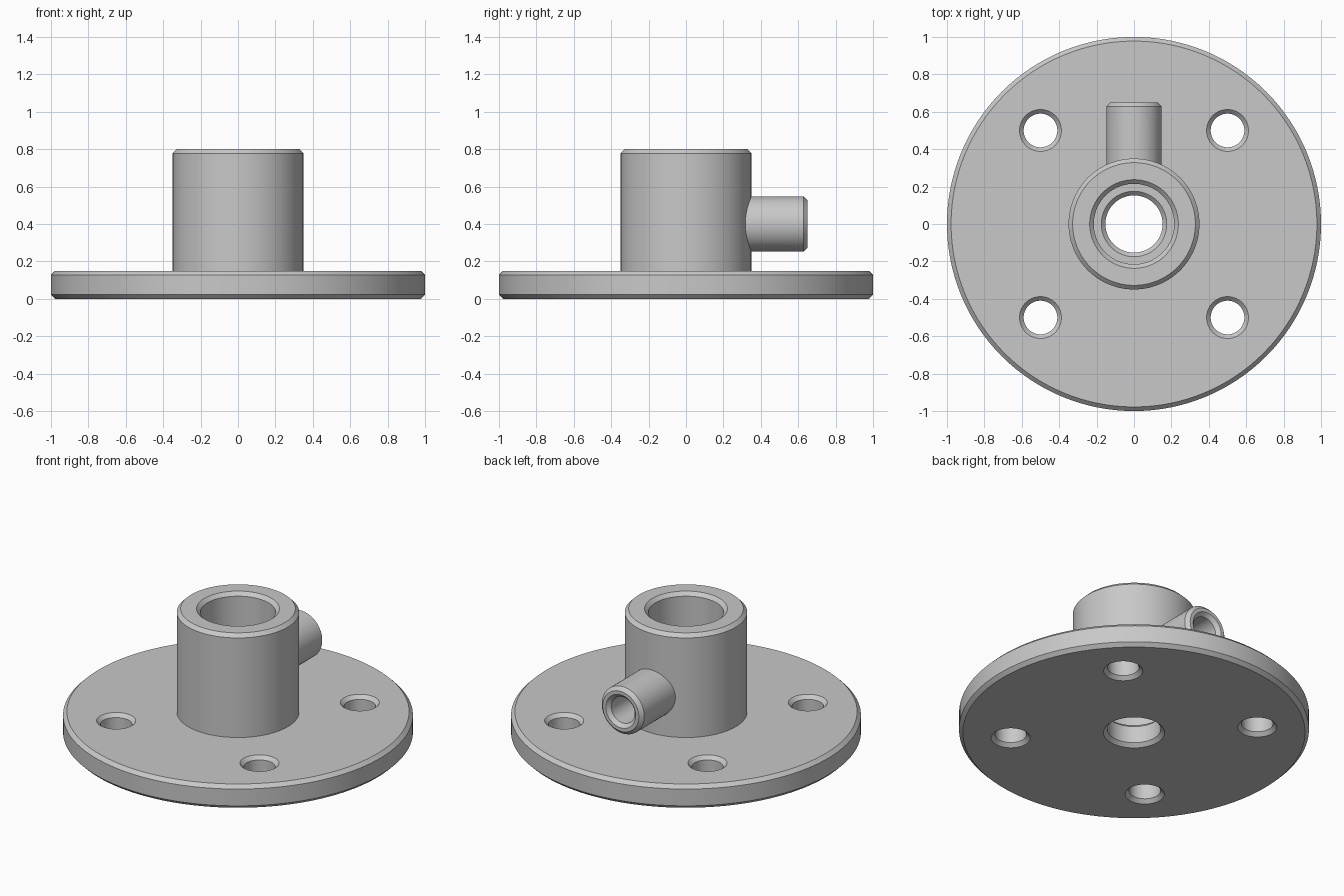
import bpy, bmesh, math
from mathutils import Matrix

if "Cube" in bpy.data.objects:
    bpy.data.objects.remove(bpy.data.objects["Cube"], do_unlink=True)

C = 0.022  # chamfer used on every rim
E = 0.03   # how far cutters reach past a surface

grey = bpy.data.materials.new("machined grey")
grey.use_nodes = True
grey.diffuse_color = (0.58, 0.58, 0.58, 1)
grey.node_tree.nodes["Principled BSDF"].inputs["Base Color"].default_value = (0.58, 0.58, 0.58, 1)


def lathe(name, profile, steps=96, matrix=Matrix()):
    """Solid of revolution about z from (radius, height) points, bottom to top."""
    bm = bmesh.new()
    pts = [(0, profile[0][1])] + profile + [(0, profile[-1][1])]
    verts = [bm.verts.new((r, 0, z)) for r, z in pts]
    edges = [bm.edges.new(pair) for pair in zip(verts, verts[1:])]
    bmesh.ops.spin(bm, geom=verts + edges, cent=(0, 0, 0), axis=(0, 0, 1),
                   angle=math.tau, steps=steps, use_merge=False)
    bmesh.ops.remove_doubles(bm, verts=bm.verts, dist=1e-5)
    bmesh.ops.recalc_face_normals(bm, faces=bm.faces)
    bm.transform(matrix)
    mesh = bpy.data.meshes.new(name)
    bm.to_mesh(mesh)
    bm.free()
    mesh.materials.append(grey)
    obj = bpy.data.objects.new(name, mesh)
    bpy.context.collection.objects.link(obj)
    return obj


def combine(body, tool, operation):
    """Apply a boolean to the body and discard the tool."""
    mod = body.modifiers.new(tool.name, 'BOOLEAN')
    mod.operation, mod.solver, mod.object = operation, 'EXACT', tool
    bpy.context.view_layer.objects.active = body
    bpy.ops.object.modifier_apply(modifier=mod.name)
    bpy.data.objects.remove(tool, do_unlink=True)


# Round flange and upright hub
FLANGE, HUB, TOP = 1.0, 0.35, 0.8
THICK = 0.15
body = lathe("flanged_hub", [
    (FLANGE - C, 0), (FLANGE, C), (FLANGE, THICK - C), (FLANGE - C, THICK),
    (HUB, THICK), (HUB, TOP - C), (HUB - C, TOP)], 128)

# Side spout pointing to the back
AXIS, SPOUT, TIP = 0.4, 0.148, 0.65
to_back = Matrix.Translation((0, 0, AXIS)) @ Matrix.Rotation(-math.pi / 2, 4, 'X')
spout = lathe("side_spout", [(SPOUT, 0.1), (SPOUT, TIP - C), (SPOUT - C, TIP)], 64, to_back)
combine(body, spout, 'UNION')

# Stepped centre bore, chamfered at both mouths and at the step
SMALL, LARGE = 0.153, 0.215
combine(body, lathe("centre_bore", [
    (SMALL + C + E, -E), (SMALL, C), (SMALL, THICK - C), (SMALL + C, THICK),
    (LARGE, THICK), (LARGE, TOP - C), (LARGE + C + E, TOP + E)]), 'DIFFERENCE')

# Spout bore opening into the centre bore
PORT = 0.082
combine(body, lathe("spout_bore", [
    (PORT, 0), (PORT, TIP - C), (PORT + C + E, TIP + E)], 64, to_back), 'DIFFERENCE')

# Four bolt holes, chamfered top and bottom
BOLT = 0.09
for sx in (-1, 1):
    for sy in (-1, 1):
        hole = lathe("bolt_hole", [
            (BOLT + C + E, -E), (BOLT, C), (BOLT, THICK - C), (BOLT + C + E, THICK + E)],
            64, Matrix.Translation((sx * 0.5, sy * 0.5, 0)))
        combine(body, hole, 'DIFFERENCE')

# Smooth walls with crisp rims
bpy.ops.object.select_all(action='DESELECT')
body.select_set(True)
bpy.context.view_layer.objects.active = body
bpy.ops.object.shade_smooth_by_angle(angle=math.radians(30))
